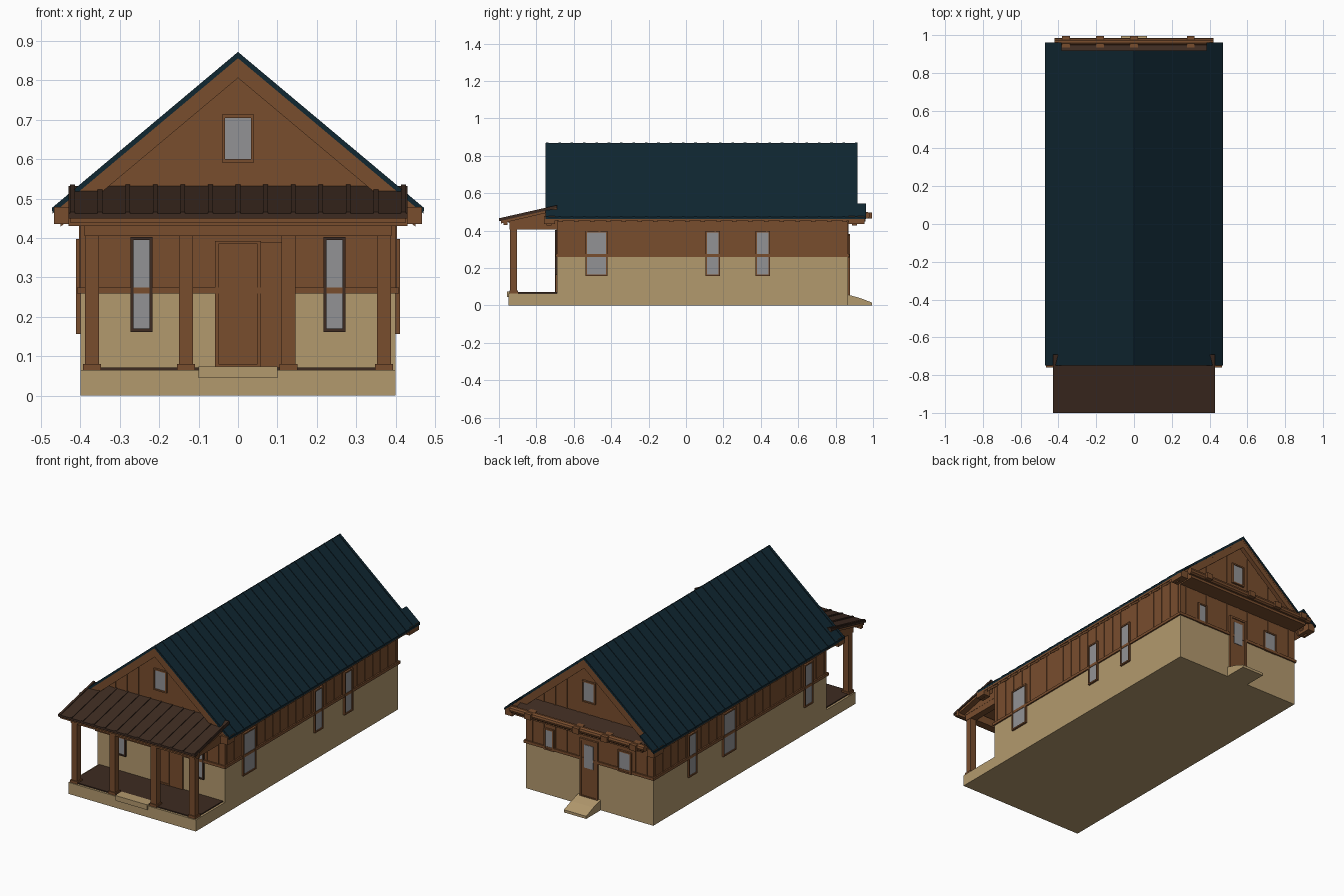
import bpy
import bmesh

cube = bpy.data.objects.get("Cube")
if cube:
    bpy.data.objects.remove(cube, do_unlink=True)


def material(name, rgb):
    m = bpy.data.materials.new(name)
    m.use_nodes = True
    color = (*rgb, 1)
    m.diffuse_color = color
    bsdf = m.node_tree.nodes["Principled BSDF"]
    bsdf.inputs["Base Color"].default_value = color
    bsdf.inputs["Roughness"].default_value = 0.9
    return m


STUCCO = material("sand stucco", (0.45, 0.32, 0.155))
WOOD = material("warm wood", (0.19, 0.075, 0.027))
DARK = material("dark brown boards", (0.047, 0.024, 0.015))
BLUE = material("deep blue metal", (0.005, 0.02, 0.031))
GLASS = material("grey glass", (0.29, 0.29, 0.30))


def prisms(name, parts, mat):
    """Each part is (profile, axis, start, end): a flat profile extruded along x or y."""
    bm = bmesh.new()
    for profile, axis, a, b in parts:
        def put(p, d):
            return bm.verts.new((d, p[0], p[1]) if axis == "x" else (p[0], d, p[1]))
        near = [put(p, a) for p in profile]
        far = [put(p, b) for p in profile]
        bm.faces.new(near)
        bm.faces.new(far[::-1])
        n = len(profile)
        for i in range(n):
            j = (i + 1) % n
            bm.faces.new((near[i], far[i], far[j], near[j]))
    bmesh.ops.recalc_face_normals(bm, faces=bm.faces)
    mesh = bpy.data.meshes.new(name)
    bm.to_mesh(mesh)
    bm.free()
    mesh.materials.append(mat)
    ob = bpy.data.objects.new(name, mesh)
    bpy.context.collection.objects.link(ob)
    return ob


def block(x0, x1, y0, y1, z0, z1):
    return ([(x0, z0), (x1, z0), (x1, z1), (x0, z1)], "y", y0, y1)


def box(name, dims, mat):
    return prisms(name, [block(*dims)], mat)


def steps(start, end, count):
    return [start + (end - start) * i / (count - 1) for i in range(count)]


# Main dimensions
W, FRONT, BACK = 0.40, -0.69, 0.865
BAND = 0.265
EAVE_X, EAVE_Z, RIDGE = 0.47, 0.474, 0.868
SLOPE = (RIDGE - EAVE_Z) / EAVE_X


def chevron(drop, thick, half, y0, y1, inner=0):
    """Roof-shaped band lying 'drop' below the roof surface."""
    def z(x):
        return RIDGE - drop - SLOPE * x
    return ([(-half, z(half)), (0, z(0)), (half, z(half)),
             (half, z(half) - thick), (0, z(0) - thick), (-half, z(half) - thick)],
            "y", y0, y1)


# House body: stucco below, boarded walls and gables above
box("stucco_wall", (-W, W, FRONT, BACK, 0, BAND), STUCCO)
prisms("boarded_wall", [([(-W, BAND), (W, BAND), (W, 0.505), (0, 0.842), (-W, 0.505)],
                         "y", FRONT, BACK)], WOOD)
prisms("wall_band", [block(-W - 0.008, W + 0.008, FRONT - 0.008, -0.67, BAND - 0.006, BAND + 0.01),
                     block(-W - 0.008, W + 0.008, BACK - 0.02, BACK + 0.008, BAND - 0.006, BAND + 0.01)]
       + [block(s * (W + 0.004) - 0.004, s * (W + 0.004) + 0.004, FRONT, BACK, BAND - 0.006, BAND + 0.01)
          for s in (-1, 1)], WOOD)

# Vertical battens on walls and gables
battens = []
for y in steps(FRONT + 0.02, BACK - 0.02, 23):
    for s in (-1, 1):
        battens.append(block(s * W - 0.003, s * W + 0.003, y - 0.005, y + 0.005, BAND, 0.5))
for x in steps(-0.36, 0.36, 11):
    top = RIDGE - 0.03 - SLOPE * abs(x)
    for y in (FRONT, BACK):
        battens.append(block(x - 0.004, x + 0.004, y - 0.003, y + 0.003, BAND, top))
prisms("wall_battens", battens, WOOD)

# Roof: metal sheet with ribs, boarded soffit, rafters and gable boards
prisms("roof_sheet", [chevron(0, 0.012, EAVE_X, -0.75, 0.918)], BLUE)
prisms("roof_ribs", [chevron(-0.004, 0.008, EAVE_X + 0.002, y - 0.007, y + 0.007)
                     for y in steps(-0.742, 0.91, 26)], BLUE)
prisms("roof_soffit", [chevron(0.012, 0.012, EAVE_X - 0.004, -0.748, 0.915)], WOOD)
prisms("rafters", [chevron(0.022, 0.016, EAVE_X - 0.012, y - 0.012, y + 0.012)
                   for y in steps(-0.67, 0.85, 19)], WOOD)
prisms("gable_boards", [chevron(0.012, 0.05, 0.45, -0.747, -0.72),
                        chevron(0.012, 0.05, 0.45, 0.888, 0.914)], WOOD)
prisms("eave_log_ends", [block(s * 0.445 - 0.022, s * 0.445 + 0.022, y0, y1, 0.435, 0.478)
                         for s in (-1, 1) for y0, y1 in ((-0.76, -0.70), (0.87, 0.955))], WOOD)

# Small roof returns and pent roof on the back gable
for side, s in (("left", 1), ("right", -1)):
    profile = [(s * 0.385, EAVE_Z + 0.085 * SLOPE), (s * EAVE_X, EAVE_Z),
               (s * EAVE_X, EAVE_Z - 0.012), (s * 0.385, EAVE_Z + 0.085 * SLOPE - 0.012)]
    prisms(side + "_roof_return", [(profile, "y", 0.91, 0.962)], BLUE)
prisms("back_pent_roof", [([(0.86, 0.525), (0.965, 0.485), (0.965, 0.475), (0.86, 0.512)],
                           "x", -0.40, 0.40)], DARK)
prisms("back_pent_frame", [([(0.86, 0.512), (0.96, 0.475), (0.96, 0.45), (0.86, 0.45)],
                            "x", -0.40, 0.40)], WOOD)
bpy.ops.mesh.primitive_cylinder_add(vertices=10, radius=0.019, depth=0.84,
                                    location=(0, 0.965, 0.482), rotation=(0, 1.5708, 0))
log = bpy.context.object
log.name = "back_log"
log.data.materials.append(WOOD)
prisms("back_log_ends", [block(x - 0.02, x + 0.02, 0.87, 0.995, 0.465, 0.497)
                         for x in (-0.36, -0.18, 0, 0.3)], WOOD)

# Porch: slab, deck, posts, beams and lean-to roof
box("porch_slab", (-W, W, -0.95, FRONT, 0, 0.065), STUCCO)
box("porch_deck", (-W + 0.012, W - 0.012, -0.938, FRONT, 0.06, 0.071), DARK)
box("front_step", (-0.10, 0.10, -0.958, -0.90, 0.045, 0.074), STUCCO)
posts = (-0.37, -0.132, 0.128, 0.37)
prisms("porch_posts", [block(x - 0.018, x + 0.018, -0.94, -0.904, 0.065, 0.42) for x in posts], WOOD)
prisms("post_feet", [block(x - 0.023, x + 0.023, -0.945, -0.899, 0.065, 0.08) for x in posts], WOOD)
prisms("porch_beams", [block(-0.39, 0.39, -0.945, -0.90, 0.405, 0.45)]
       + [block(s * 0.37 - 0.02, s * 0.37 + 0.02, -0.90, FRONT, 0.405, 0.45) for s in (-1, 1)], WOOD)
box("porch_fascia", (-0.43, 0.43, -0.975, -0.955, 0.43, 0.458), WOOD)
prisms("porch_roof", [([(-1.0, 0.462), (FRONT, 0.532), (FRONT, 0.52), (-1.0, 0.45)],
                       "x", -0.43, 0.43)], DARK)
prisms("porch_roof_ribs", [([(-1.0, 0.466), (FRONT, 0.536), (FRONT, 0.525), (-1.0, 0.455)],
                            "x", x - 0.006, x + 0.006) for x in steps(-0.42, 0.42, 13)], DARK)
prisms("porch_ceiling", [([(-0.99, 0.452), (FRONT, 0.522), (FRONT, 0.508), (-0.99, 0.438)],
                          "x", -0.425, 0.425)], WOOD)
prisms("porch_end_boards", [([(-0.95, 0.455), (FRONT, 0.51), (FRONT, 0.44), (-0.95, 0.44)],
                             "x", s * 0.385 - 0.006, s * 0.385 + 0.006) for s in (-1, 1)], WOOD)


def opening(name, wall, c, width, z0, z1, fill=GLASS, trim=DARK, frame=0.008):
    """A thin pane with a raised frame on the wall called front, back, left or right."""
    def plate(u0, u1, a, b, out):
        if wall in ("front", "back"):
            y, s = (FRONT, -1) if wall == "front" else (BACK, 1)
            y0, y1 = sorted((y - s * 0.002, y + s * out))
            return block(u0, u1, y0, y1, a, b)
        s = 1 if wall == "left" else -1
        x0, x1 = sorted((s * (W - 0.002), s * (W + out)))
        return block(x0, x1, u0, u1, a, b)
    u0, u1 = c - width / 2, c + width / 2
    prisms(name, [plate(u0, u1, z0, z1, 0.006)], fill)
    prisms(name + "_frame", [plate(u0 - frame, u0, z0, z1, 0.011),
                             plate(u1, u1 + frame, z0, z1, 0.011),
                             plate(u0 - frame, u1 + frame, z1, z1 + frame, 0.011),
                             plate(u0 - frame, u1 + frame, z0 - frame, z0, 0.011)], trim)


# Windows
for side, x in (("left", 0.245), ("right", -0.245)):
    opening("front_window_" + side, "front", x, 0.04, 0.17, 0.395)
opening("front_gable_window", "front", 0, 0.065, 0.60, 0.705, trim=WOOD)
opening("back_gable_window", "back", 0, 0.065, 0.60, 0.705, trim=WOOD)
opening("back_window_left", "back", 0.25, 0.045, 0.265, 0.37, trim=WOOD)
opening("back_window_right", "back", -0.225, 0.07, 0.265, 0.37, trim=WOOD)
for i, (y, w) in enumerate(((-0.478, 0.10), (0.143, 0.06), (0.41, 0.06))):
    opening("left_window_%d" % i, "left", y, w, 0.165, 0.39, trim=WOOD)
for i, (y, w) in enumerate(((-0.52, 0.06), (0.19, 0.10), (0.52, 0.06))):
    opening("right_window_%d" % i, "right", y, w, 0.165, 0.39, trim=WOOD)

# Doors and back step
opening("front_door", "front", 0, 0.10, 0.08, 0.385, fill=WOOD, trim=WOOD)
box("front_door_panel", (0.055, 0.14, FRONT - 0.007, FRONT, 0.071, 0.39), WOOD)
opening("back_door", "back", 0, 0.09, 0.06, 0.37, fill=WOOD, trim=WOOD, frame=0.012)
box("back_door_glass", (-0.028, 0.028, BACK, BACK + 0.009, 0.22, 0.35), GLASS)
prisms("back_step", [([(BACK, 0), (0.995, 0), (0.995, 0.015), (0.93, 0.04), (BACK, 0.058)],
                      "x", -0.07, 0.07)], STUCCO)
